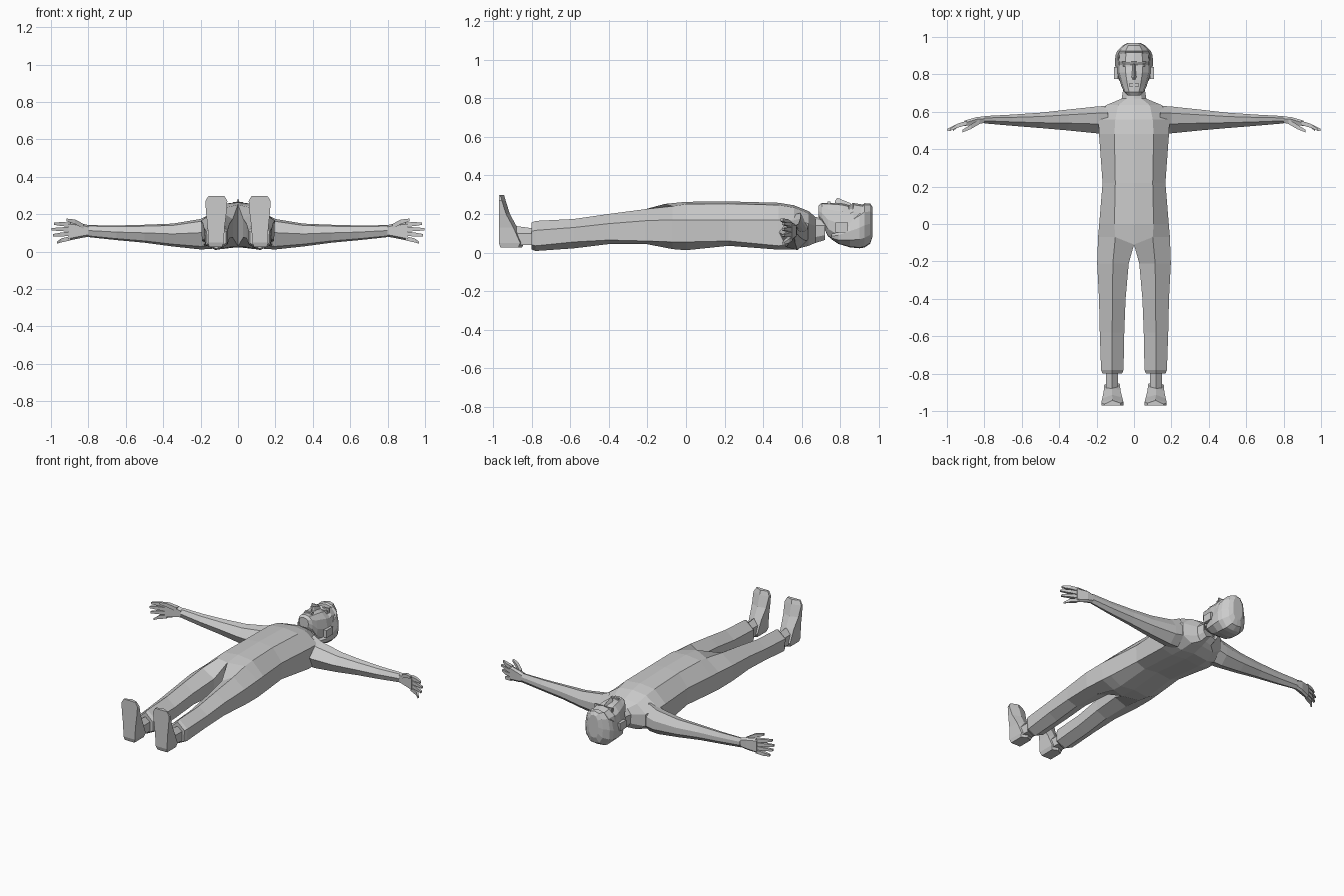
import bpy, bmesh
from mathutils import Vector


def finish(name, bm, mirror=True):
    bmesh.ops.recalc_face_normals(bm, faces=bm.faces)
    me = bpy.data.meshes.new(name)
    bm.to_mesh(me)
    bm.free()
    ob = bpy.data.objects.new(name, me)
    bpy.context.collection.objects.link(ob)
    if mirror:
        m = ob.modifiers.new("mirror", 'MIRROR')
        m.merge_threshold = 0.0005
    return ob


def loft(name, rings, closed=True, caps=(True, True), mirror=True):
    """Skin rings of equal point count. closed may be a flag per band."""
    bm = bmesh.new()
    vs = [[bm.verts.new(p) for p in r] for r in rings]
    n = len(rings[0])
    for i in range(len(vs) - 1):
        a, b = vs[i], vs[i + 1]
        shut = closed if isinstance(closed, bool) else closed[i]
        for j in range(n if shut else n - 1):
            k = (j + 1) % n
            bm.faces.new((a[j], a[k], b[k], b[j]))
    if caps[0]:
        bm.faces.new(vs[0])
    if caps[1]:
        bm.faces.new(vs[-1])
    return finish(name, bm, mirror)


def tube(name, pts, radii):
    """Tapered four-sided finger along a path, running mostly in x."""
    rings = []
    for p, r in zip(pts, radii):
        x, y, z = p
        rings.append([(x, y + r, z + r), (x, y - r, z + r), (x, y - r, z - r), (x, y + r, z - r)])
    return loft(name, rings)


def box(name, x, y, z, mirror=True):
    rings = [[(x[0], yy, z[0]), (x[1], yy, z[0]), (x[1], yy, z[1]), (x[0], yy, z[1])] for yy in y]
    return loft(name, rings, mirror=mirror)


# Torso and leg: y, inner x, mid x, outer x, front z, upper side z, lower side z, back z
body = [
    (0.72, 0, 0.035, 0.058, 0.175, 0.14, 0.09, 0.065),
    (0.67, 0, 0.040, 0.066, 0.185, 0.14, 0.08, 0.050),
    (0.635, 0, 0.085, 0.150, 0.215, 0.15, 0.07, 0.035),
    (0.56, 0, 0.100, 0.190, 0.245, 0.17, 0.04, 0.015),
    (0.48, 0, 0.105, 0.187, 0.258, 0.17, 0.035, 0.015),
    (0.22, 0, 0.100, 0.168, 0.265, 0.17, 0.06, 0.035),
    (0.00, 0, 0.105, 0.186, 0.263, 0.17, 0.055, 0.012),
    (-0.07, 0, 0.100, 0.192, 0.252, 0.17, 0.055, 0.018),
    (-0.21, 0.028, 0.113, 0.197, 0.225, 0.165, 0.06, 0.045),
    (-0.40, 0.045, 0.115, 0.187, 0.200, 0.150, 0.065, 0.044),
    (-0.58, 0.052, 0.117, 0.183, 0.174, 0.130, 0.055, 0.022),
    (-0.78, 0.056, 0.117, 0.176, 0.164, 0.115, 0.035, 0.008),
    (-0.80, 0.064, 0.117, 0.168, 0.155, 0.110, 0.040, 0.016),
]
rings = []
for y, xi, xm, xo, zf, zu, zl, zb in body:
    leg = xi > 0
    rings.append([
        (xi, y if y != -0.07 else -0.11, zf - 0.05 if leg else zf),
        (xm, y, zf - (0 if leg else 0.012)),
        (xo, y, zu), (xo - 0.004, y, zl), (xm, y, zb),
        (xi, y if y != -0.07 else -0.11, zb + (0.03 if leg else 0.012)),
    ])
loft("body_and_legs", rings, [i >= 7 for i in range(len(body) - 1)], (False, True))

# Ankle and upright foot
loft("ankle", [[(0.085, y, 0.04), (0.15, y, 0.04), (0.15, y, 0.10), (0.117, y, t), (0.085, y, 0.10)]
               for y, t in ((-0.79, 0.125), (-0.90, 0.14))])
feet = [  # z, inner x, outer x, sole y, top y
    (0.025, 0.085, 0.155, -0.962, -0.85), (0.05, 0.076, 0.160, -0.97, -0.84),
    (0.13, 0.072, 0.162, -0.97, -0.875), (0.20, 0.063, 0.170, -0.97, -0.913),
    (0.27, 0.057, 0.175, -0.97, -0.935), (0.298, 0.072, 0.158, -0.97, -0.943)]
loft("foot", [[(a, s, z), (b, s, z), (b, t - 0.02, z), ((a + b) / 2, t, z), (a, t - 0.015, z)]
              for z, a, b, s, t in feet])

# Arm: x, head-side y, foot-side y, top z, bottom z
arm = [
    (0.14, 0.632, 0.475, 0.205, 0.015), (0.20, 0.628, 0.485, 0.175, 0.012),
    (0.35, 0.612, 0.500, 0.150, 0.028), (0.50, 0.595, 0.513, 0.144, 0.048),
    (0.65, 0.585, 0.525, 0.140, 0.062), (0.80, 0.577, 0.538, 0.142, 0.078)]
rings = []
for x, h, l, t, b in arm:
    d, e = h - l, t - b
    rings.append([(x, h, b + 0.65 * e), (x, h - 0.25 * d, t), (x, h - 0.65 * d, t - 0.08 * e),
                  (x, l, b + 0.55 * e), (x, l + 0.25 * d, b + 0.1 * e),
                  (x, h - 0.35 * d, b), (x, h, b + 0.3 * e)])
loft("arm", rings, True, (False, False))

# Palm, fingers and thumb
palm = [(0.80, 0.575, 0.540, 0.142, 0.080), (0.84, 0.572, 0.534, 0.152, 0.073),
        (0.905, 0.553, 0.524, 0.156, 0.060)]
loft("palm", [[(x, h, t - 0.012), (x, h - 0.012, t), (x, l, t - 0.01), (x, l, b + 0.01),
               (x, h - 0.012, b), (x, h, b + 0.012)] for x, h, l, t, b in palm])
for i, (z0, z1, tip) in enumerate([(0.145, 0.150, 0.985), (0.120, 0.120, 0.997),
                                   (0.096, 0.088, 0.99), (0.072, 0.048, 0.968)]):
    tube("finger_%d" % (i + 1),
         [(0.895, 0.540, z0), (0.945, 0.525, (z0 + z1) / 2), (tip, 0.503, z1)],
         [0.0115, 0.0105, 0.006])
tube("thumb", [(0.825, 0.548, 0.135), (0.872, 0.520, 0.160), (0.918, 0.496, 0.170)],
     [0.013, 0.012, 0.007])


def head_ring(y, w, zf, zb, k=0.2):
    d = zf - zb
    return [(0, y, zf), (0.5 * w, y, zf - 0.04 * d), (0.86 * w, y, zf - k * d), (w, y, zf - 0.5 * d),
            (0.95 * w, y, zb + 0.22 * d), (0.55 * w, y, zb + 0.02 * d), (0, y, zb)]


# Head from chin to crown
head = [(0.688, 0.034, 0.245, 0.185), (0.705, 0.052, 0.258, 0.150), (0.735, 0.067, 0.258, 0.085),
        (0.77, 0.078, 0.258, 0.060), (0.81, 0.090, 0.255, 0.040), (0.850, 0.092, 0.246, 0.030),
        (0.868, 0.092, 0.257, 0.028), (0.92, 0.085, 0.248, 0.03), (0.955, 0.055, 0.235, 0.06)]
loft("head", [head_ring(*h) for h in head], False, (True, True))

# Hair cap, its front rising out of the forehead
hair = [(0.755, 0.070, 0.10, 0.068), (0.79, 0.094, 0.135, 0.045), (0.85, 0.101, 0.195, 0.027),
        (0.90, 0.100, 0.235, 0.022), (0.925, 0.090, 0.256, 0.026), (0.955, 0.060, 0.254, 0.046),
        (0.968, 0.035, 0.235, 0.085)]
loft("hair", [head_ring(*h) for h in hair], False, (True, True))

# Ear and face details
box("ear", (0.085, 0.106), (0.775, 0.84), (0.105, 0.155))
box("eye", (0.022, 0.060), (0.843, 0.851), (0.225, 0.246))
box("brow", (0.016, 0.064), (0.860, 0.868), (0.225, 0.256))
loft("nose", [[(0, y, z), (w, y, 0.24), (0, y, 0.235)] for y, w, z in
              ((0.772, 0.016, 0.268), (0.785, 0.019, 0.284), (0.855, 0.009, 0.255))], True, (True, True))
box("lips", (-0.026, 0.026), (0.734, 0.750), (0.23, 0.265), mirror=False)
